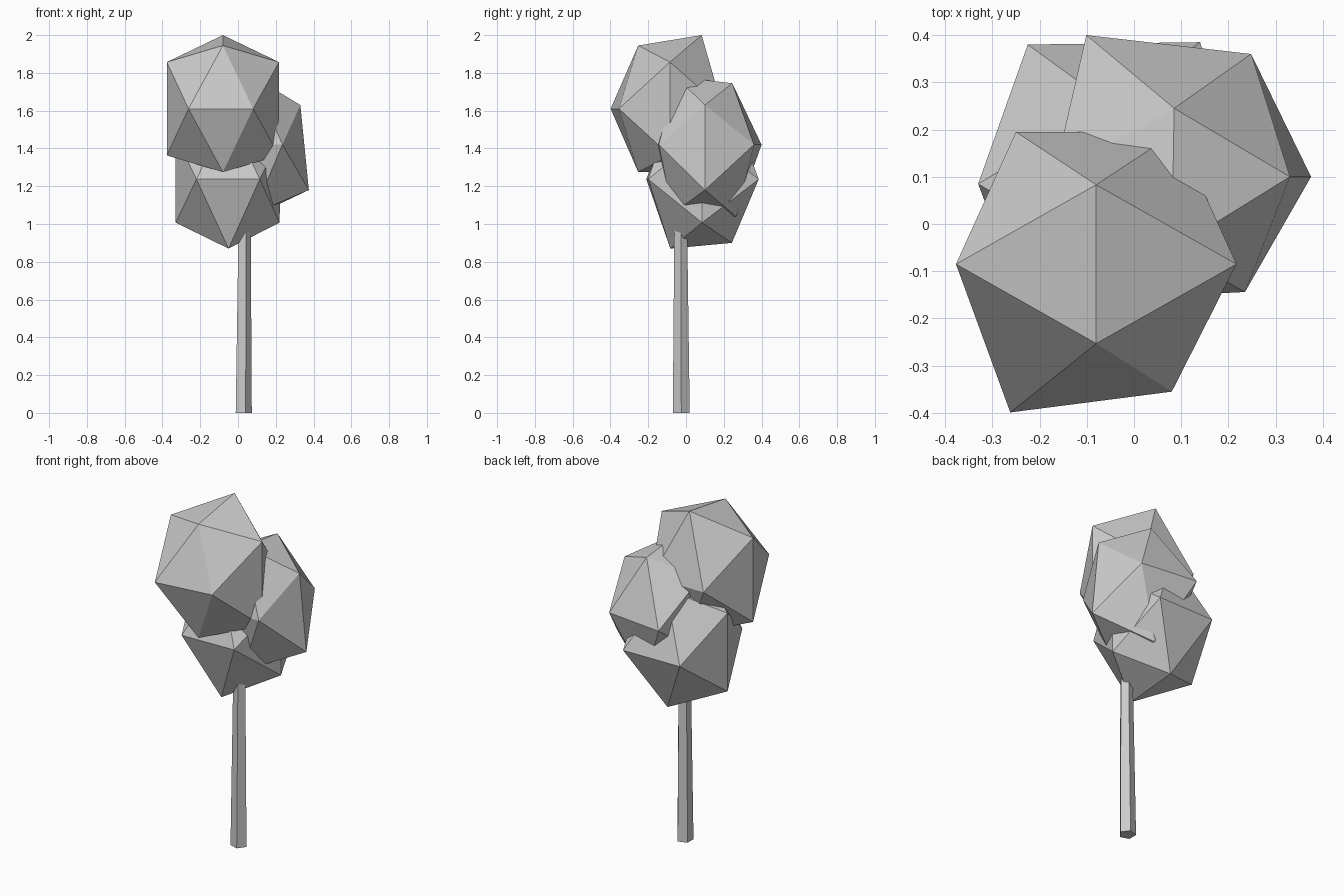
import bpy, bmesh, math
from mathutils import Vector

if "Cube" in bpy.data.objects:
    bpy.data.objects.remove(bpy.data.objects["Cube"])

grey = bpy.data.materials.new("plain grey")
grey.diffuse_color = (0.6, 0.6, 0.6, 1)
grey.use_nodes = True
grey.node_tree.nodes["Principled BSDF"].inputs["Base Color"].default_value = grey.diffuse_color


def finish(name, bm):
    bmesh.ops.recalc_face_normals(bm, faces=bm.faces)
    mesh = bpy.data.meshes.new(name)
    bm.to_mesh(mesh)
    bm.free()
    mesh.materials.append(grey)
    bpy.context.collection.objects.link(bpy.data.objects.new(name, mesh))


def foliage(name, centre, far, near, nudges):
    """Stretched 20-sided clump from three crossed rectangles;
    nudges shift single corners, keyed by their signs."""
    bm = bmesh.new()
    for a in (-1, 1):
        for b in (-1, 1):
            for signs, offset in (
                ((0, a, b), (0, a * near[1], b * far[2])),
                ((a, b, 0), (a * near[0], b * far[1], 0)),
                ((a, 0, b), (a * far[0], 0, b * near[2])),
            ):
                bm.verts.new(Vector(centre) + Vector(offset)
                             + Vector(nudges.get(signs, (0, 0, 0))))
    bmesh.ops.convex_hull(bm, input=bm.verts)
    finish(name, bm)


# Three overlapping leaf clumps
foliage("top_foliage", (-0.08, -0.085, 1.61), (0.297, 0.28, 0.335), (0.17, 0.168, 0.247),
        {(0, 1, 1): (0, 0, 0.055), (-1, -1, 0): (-0.012, -0.034, 0),
         (1, -1, 0): (-0.01, 0.01, 0)})
foliage("side_foliage", (0.08, 0.1, 1.42), (0.25, 0.26, 0.36), (0.168, 0.155, 0.225),
        {(0, 1, 1): (0.005, -0.01, -0.035), (-1, 1, 0): (-0.013, 0.04, 0),
         (1, 0, -1): (0.045, 0, -0.015), (1, 0, 1): (0, 0, -0.015),
         (1, -1, 0): (-0.013, 0.016, 0), (0, -1, -1): (0, -0.015, -0.005),
         (0, 1, -1): (0, 0.01, -0.02)})
foliage("lower_foliage", (-0.05, 0.085, 1.237), (0.28, 0.295, 0.355), (0.175, 0.168, 0.23),
        {(0, -1, -1): (0, 0, -0.012), (0, 1, -1): (0, -0.01, 0.018),
         (1, 0, -1): (-0.01, 0, 0), (1, 1, 0): (0.015, 0.005, 0),
         (-1, -1, 0): (0.005, 0, 0), (1, -1, 0): (-0.01, 0.01, 0)})

# Slim tapered five-sided trunk
bm = bmesh.new()
for cx, cy, z, r in ((0.026, -0.025, 0, 0.047), (0.032, -0.028, 1.05, 0.035)):
    for i in range(5):
        t = math.tau * i / 5
        bm.verts.new((cx + r * math.cos(t), cy + r * math.sin(t), z))
v = list(bm.verts)
for i in range(5):
    j = (i + 1) % 5
    bm.faces.new((v[i], v[j], v[j + 5], v[i + 5]))
bm.faces.new(v[:5])
bm.faces.new(v[5:])
finish("trunk", bm)
